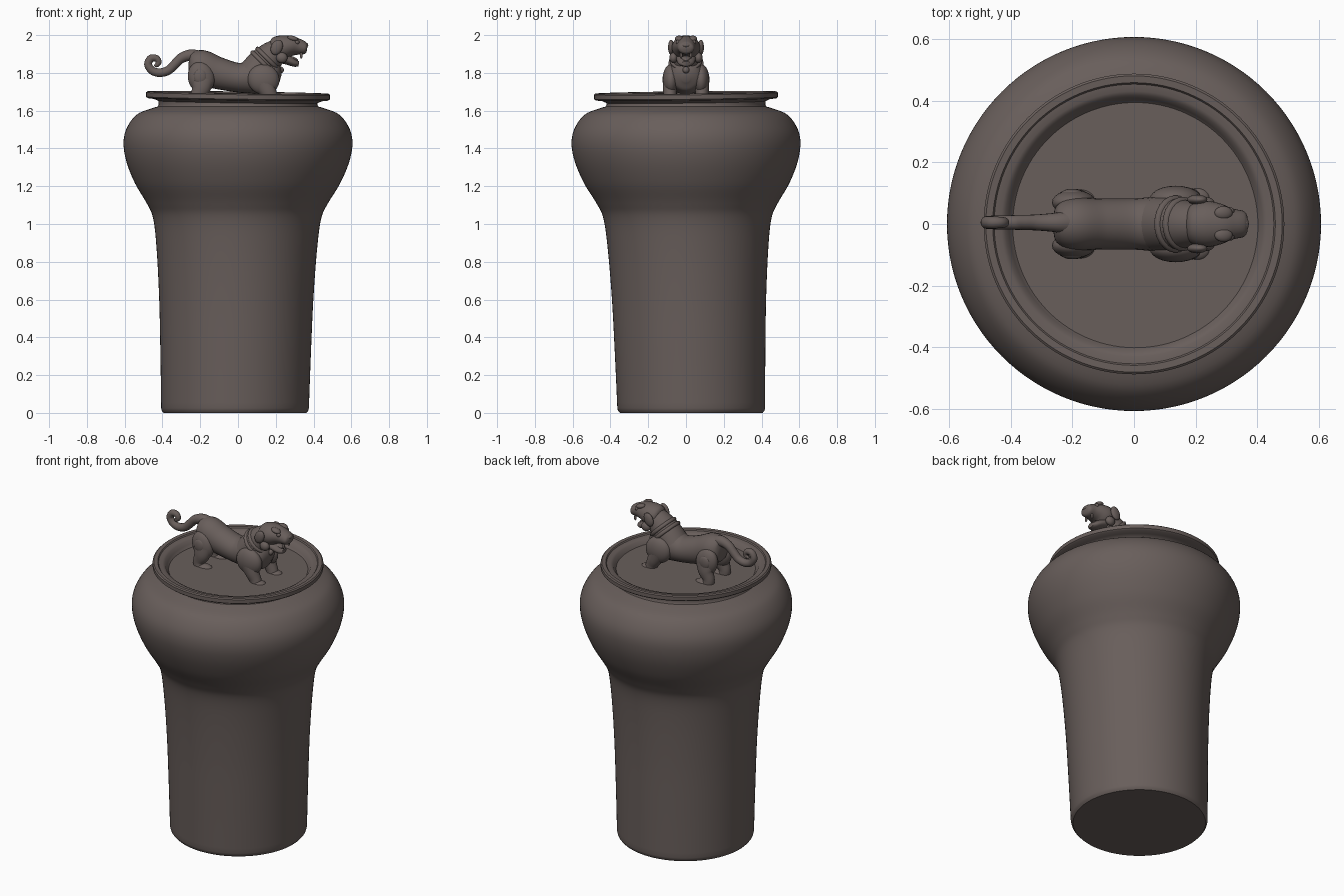
import bpy, bmesh, math
from mathutils import Vector, Matrix

clay = bpy.data.materials.new("dark brown clay")
clay.diffuse_color = (0.14, 0.113, 0.105, 1)


def finish(name, bm, angle=40):
    bmesh.ops.recalc_face_normals(bm, faces=bm.faces)
    me = bpy.data.meshes.new(name)
    bm.to_mesh(me)
    bm.free()
    me.materials.append(clay)
    ob = bpy.data.objects.new(name, me)
    bpy.context.collection.objects.link(ob)
    bpy.ops.object.select_all(action='DESELECT')
    ob.select_set(True)
    bpy.context.view_layer.objects.active = ob
    bpy.ops.object.shade_smooth_by_angle(angle=math.radians(angle))
    return ob


def spline(pts, n):
    """Catmull-Rom through tuples of any length."""
    out = []
    for i in range(len(pts) - 1):
        p0, p1, p2, p3 = pts[max(i - 1, 0)], pts[i], pts[i + 1], pts[min(i + 2, len(pts) - 1)]
        for k in range(n):
            t = k / n
            out.append(tuple(0.5 * (2 * b + (c - a) * t + (2 * a - 5 * b + 4 * c - d) * t * t
                                    + (3 * b - a - 3 * c + d) * t ** 3)
                             for a, b, c, d in zip(p0, p1, p2, p3)))
    return out + [pts[-1]]


def skin(bm, rings):
    vs = [[bm.verts.new(p) for p in r] for r in rings]
    for a, b in zip(vs, vs[1:]):
        for i in range(len(a)):
            j = (i + 1) % len(a)
            bm.faces.new((a[i], a[j], b[j], b[i]))
    bm.faces.new(vs[0])
    bm.faces.new(vs[-1])


def lathe(name, profile, place, n=112):
    bm = bmesh.new()
    skin(bm, [[place(r * math.cos(2 * math.pi * i / n), r * math.sin(2 * math.pi * i / n), z)
               for i in range(n)] for r, z in profile])
    return finish(name, bm)


def limb(name, pts, n=24, steps=6):
    """Tube through (x, y, z, half width in y, half thickness)."""
    path = spline(pts, steps)
    rings = []
    for i, p in enumerate(path):
        a, b = path[max(i - 1, 0)], path[min(i + 1, len(path) - 1)]
        t = Vector((b[0] - a[0], 0, b[2] - a[2])).normalized()
        up = t.cross(Vector((0, 1, 0)))
        c = Vector(p[:3])
        rings.append([c + Vector((0, 1, 0)) * p[3] * math.cos(2 * math.pi * k / n)
                      + up * p[4] * math.sin(2 * math.pi * k / n) for k in range(n)])
    bm = bmesh.new()
    skin(bm, rings)
    return finish(name, bm, 60)


def ball(name, loc, size, tilt=0):
    bm = bmesh.new()
    m = Matrix.Translation(loc) @ Matrix.Rotation(math.radians(tilt), 4, 'Y') @ Matrix.Diagonal((*size, 1))
    bmesh.ops.create_uvsphere(bm, u_segments=24, v_segments=16, radius=1, matrix=m)
    return finish(name, bm, 80)


# Jar body, leaning slightly towards its foot
def lean(x, y, z):
    k = max(0, 1 - z / 1.4)
    return (x - 0.016 * k, y + 0.028 * k, z)


jar = [(0.378, 0), (0.388, 0.012)] + spline(
    [(0.391, 0.025), (0.398, 0.3), (0.408, 0.6), (0.425, 0.87), (0.445, 1.03), (0.48, 1.11),
     (0.543, 1.215), (0.59, 1.33), (0.606, 1.43), (0.588, 1.51), (0.535, 1.58), (0.45, 1.615)], 6)
jar += [(0.425, 1.622), (0.42, 1.632), (0.422, 1.65)]
lathe("jar_body", jar, lean)

# Dished lid, tilted a little
FLOOR = 1.63
lid = [(0.40, 1.62), (0.42, 1.645), (0.445, 1.656), (0.478, 1.66), (0.487, 1.667), (0.487, 1.69),
       (0.48, 1.696), (0.458, 1.695), (0.453, 1.688), (0.43, 1.686), (0.417, 1.68), (0.405, 1.66),
       (0.388, 1.638), (0.37, FLOOR), (0.1, FLOOR)]
lathe("lid", lid, lambda x, y, z: (x, y, z - 0.014 * x + 0.012 * y))

# Lion torso and neck
limb("torso", [(-0.262, 0, 1.83, 0.02, 0.02), (-0.25, 0, 1.83, 0.06, 0.065), (-0.20, 0, 1.83, 0.085, 0.092),
               (-0.11, 0, 1.80, 0.083, 0.085), (0, 0, 1.775, 0.083, 0.078), (0.08, 0, 1.78, 0.09, 0.092),
               (0.15, 0, 1.785, 0.095, 0.1), (0.205, 0, 1.775, 0.07, 0.07), (0.225, 0, 1.77, 0.02, 0.02)])
limb("neck", [(0.08, 0, 1.79, 0.09, 0.085), (0.13, 0, 1.845, 0.085, 0.085),
              (0.175, 0, 1.89, 0.075, 0.075), (0.23, 0, 1.93, 0.06, 0.06)])

# Collar bands round the neck
for i, (x, z, r) in enumerate([(0.135, 1.85, 0.085), (0.158, 1.873, 0.08)]):
    limb(f"collar_{i + 1}", [(x - 0.008, 0, z - 0.008, r, r), (x - 0.004, 0, z - 0.004, r + 0.007, r + 0.007),
                             (x + 0.004, 0, z + 0.004, r + 0.007, r + 0.007), (x + 0.008, 0, z + 0.008, r, r)])
ball("collar_bell", (0.225, 0, 1.815), (0.018, 0.018, 0.018))

# Head with open mouth
limb("head", [(0.17, 0, 1.925, 0.04, 0.03), (0.19, 0, 1.928, 0.065, 0.058), (0.235, 0, 1.935, 0.075, 0.064),
              (0.28, 0, 1.942, 0.066, 0.054), (0.32, 0, 1.938, 0.05, 0.043), (0.355, 0, 1.93, 0.042, 0.032),
              (0.366, 0, 1.928, 0.028, 0.018)])
limb("lower_jaw", [(0.22, 0, 1.885, 0.055, 0.03), (0.265, 0, 1.868, 0.05, 0.026),
                   (0.30, 0, 1.852, 0.04, 0.02), (0.322, 0, 1.848, 0.024, 0.013)])
ball("tongue", (0.285, 0, 1.878), (0.035, 0.022, 0.01), 20)
ball("nose", (0.358, 0, 1.947), (0.014, 0.024, 0.013))

# Paired parts
for s, side in ((-1, "right"), (1, "left")):
    ball(f"ear_{side}", (0.205, s * 0.079, 1.935), (0.03, 0.016, 0.042), 25)
    ball(f"cheek_{side}", (0.232, s * 0.066, 1.88), (0.03, 0.022, 0.028))
    ball(f"brow_{side}", (0.29, s * 0.036, 1.982), (0.03, 0.022, 0.014), 15)
    ball(f"eye_{side}", (0.312, s * 0.042, 1.962), (0.013, 0.012, 0.012))
    ball(f"fang_{side}", (0.335, s * 0.026, 1.893), (0.007, 0.007, 0.018))
    ball(f"shoulder_{side}", (0.135, s * 0.08, 1.765), (0.085, 0.044, 0.08), 20)
    limb(f"front_leg_{side}", [(0.13, s * 0.085, 1.76, 0.038, 0.06), (0.16, s * 0.085, 1.70, 0.036, 0.044),
                               (0.18, s * 0.083, 1.66, 0.032, 0.036), (0.188, s * 0.083, FLOOR - 0.005, 0.034, 0.038)])
    ball(f"front_paw_{side}", (0.205, s * 0.083, FLOOR + 0.012), (0.042, 0.035, 0.022))
    ball(f"haunch_{side}", (-0.195, s * 0.07, 1.775), (0.07, 0.04, 0.085), -15)
    ball(f"haunch_swirl_{side}", (-0.2, s * 0.1, 1.78), (0.035, 0.014, 0.04))
    limb(f"hind_leg_{side}", [(-0.19, s * 0.075, 1.77, 0.034, 0.062), (-0.195, s * 0.08, 1.72, 0.034, 0.05),
                              (-0.215, s * 0.08, 1.67, 0.03, 0.036), (-0.205, s * 0.08, FLOOR - 0.005, 0.032, 0.038)])
    ball(f"hind_paw_{side}", (-0.18, s * 0.08, FLOOR + 0.012), (0.055, 0.034, 0.024))

# Curled tail
tail = [(-0.20, 1.875, 0.042), (-0.25, 1.893, 0.032), (-0.30, 1.878, 0.027), (-0.335, 1.845, 0.025),
        (-0.37, 1.813, 0.024), (-0.415, 1.801, 0.023), (-0.455, 1.813, 0.022), (-0.476, 1.845, 0.021),
        (-0.462, 1.876, 0.02), (-0.433, 1.877, 0.018), (-0.42, 1.857, 0.016), (-0.432, 1.842, 0.013),
        (-0.442, 1.845, 0.006)]
limb("tail", [(x, 0.005, z, r, r) for x, z, r in tail], n=18)
